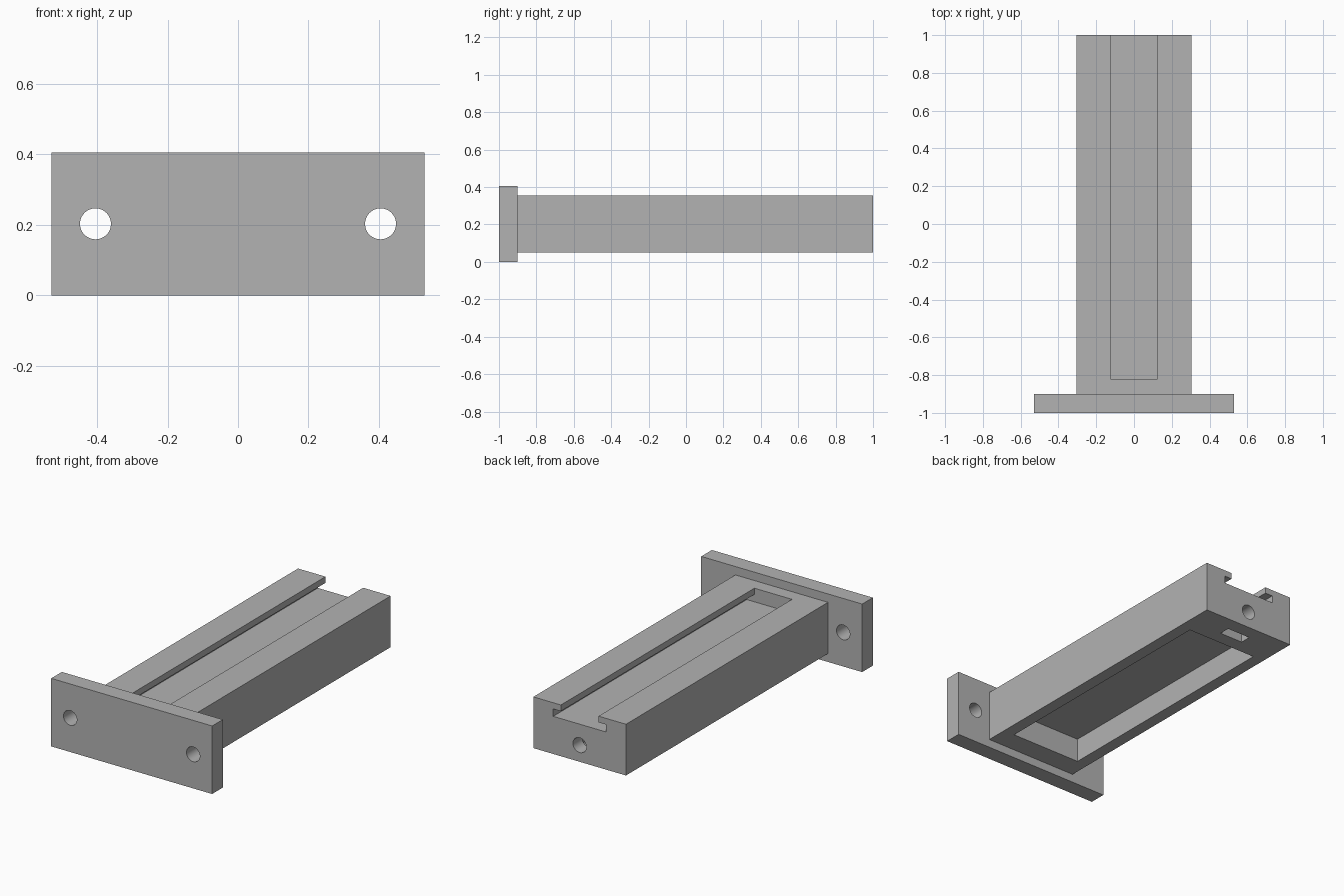
import bpy
import math
from mathutils import Vector

default_cube = bpy.data.objects.get("Cube")
if default_cube:
    bpy.data.objects.remove(default_cube, do_unlink=True)

# One flat grey for everything
GREY = (0.45, 0.45, 0.45, 1)
grey = bpy.data.materials.new("grey plastic")
grey.use_nodes = True
grey.diffuse_color = GREY
grey.node_tree.nodes["Principled BSDF"].inputs["Base Color"].default_value = GREY

# Main dimensions
FRONT, PLATE_BACK, BACK = -1.0, -0.9, 1.0
MID_Z = 0.203
HOLE_R = 0.044


def box(name, low, high):
    """Axis-aligned box between two corners."""
    low, high = Vector(low), Vector(high)
    bpy.ops.mesh.primitive_cube_add(size=1, location=(low + high) / 2)
    obj = bpy.context.object
    obj.name = name
    obj.scale = high - low
    bpy.ops.object.transform_apply(location=False, rotation=False, scale=True)
    obj.data.materials.append(grey)
    return obj


def bore(name, x, z, y0, y1):
    """Round cutter running along y."""
    bpy.ops.mesh.primitive_cylinder_add(
        vertices=48, radius=HOLE_R, depth=y1 - y0,
        location=(x, (y0 + y1) / 2, z), rotation=(math.pi / 2, 0, 0))
    obj = bpy.context.object
    obj.name = name
    obj.data.materials.append(grey)
    return obj


def cut(target, cutters):
    """Subtract each cutter from the target, then discard it."""
    for cutter in cutters:
        cutter.hide_render = True
        mod = target.modifiers.new("cut", 'BOOLEAN')
        mod.operation = 'DIFFERENCE'
        mod.solver = 'EXACT'
        mod.object = cutter
        bpy.ops.object.select_all(action='DESELECT')
        target.select_set(True)
        bpy.context.view_layer.objects.active = target
        bpy.ops.object.modifier_apply(modifier=mod.name)
        bpy.data.objects.remove(cutter, do_unlink=True)
    bpy.ops.object.shade_smooth_by_angle(angle=math.radians(30))


# Mounting plate with two screw holes
plate = box("mounting_plate", (-0.53, FRONT, 0), (0.53, PLATE_BACK, 0.405))
cut(plate, [bore("screw_hole", side * 0.405, MID_Z, FRONT - 0.1, PLATE_BACK + 0.1)
            for side in (-1, 1)])

# Rail body: T-slot on top, hollow underneath, nut pocket and bolt hole at the back
body = box("rail_body", (-0.305, PLATE_BACK, 0.05), (0.305, BACK, 0.355))
cut(body, [
    box("slot_opening", (-0.124, -0.82, 0.29), (0.124, BACK + 0.1, 0.45)),
    box("slot_undercut", (-0.174, -0.82, 0.274), (0.174, BACK + 0.1, 0.318)),
    box("underside_hollow", (-0.232, -0.77, -0.05), (0.232, 0.765, 0.193)),
    box("nut_pocket", (-0.077, 0.848, -0.05), (0.077, 0.914, 0.225)),
    bore("bolt_hole", 0, 0.149, 0.7, BACK + 0.1),
])
